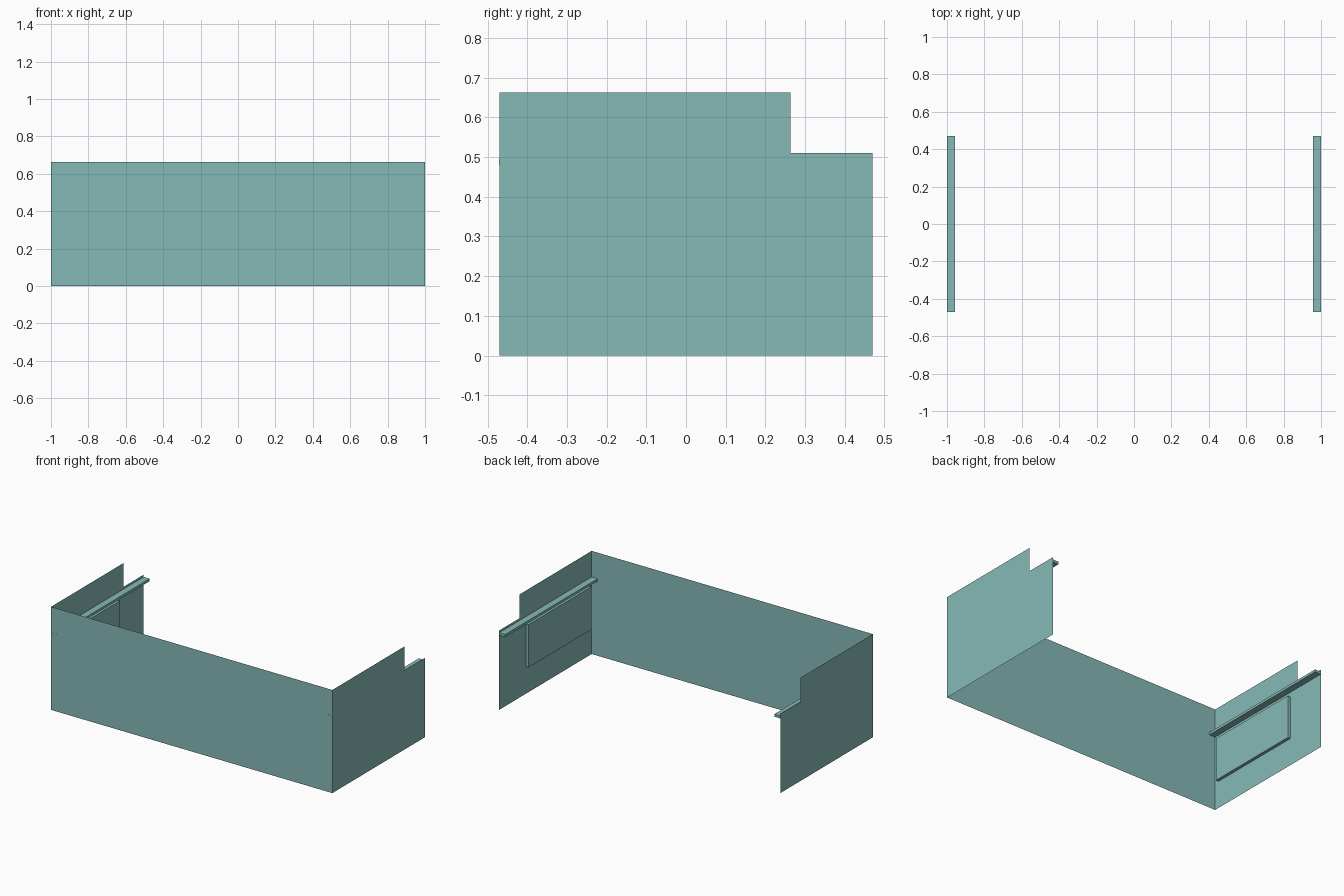
import bpy
import bmesh

if "Cube" in bpy.data.objects:
    bpy.data.objects.remove(bpy.data.objects["Cube"])

teal = bpy.data.materials.new("soft teal")
teal.diffuse_color = (0.24, 0.49, 0.47, 1.0)
teal.use_nodes = True
teal.node_tree.nodes["Principled BSDF"].inputs["Base Color"].default_value = teal.diffuse_color

HALF_W, HALF_D = 1.0, 0.47      # half width and half depth of the three-sided screen
TALL, LOW = 0.663, 0.51         # wall height, and height of the notched rear part
NOTCH_Y = 0.263


def finish(name, bm):
    mesh = bpy.data.meshes.new(name)
    bm.to_mesh(mesh)
    bm.free()
    mesh.materials.append(teal)
    obj = bpy.data.objects.new(name, mesh)
    bpy.context.collection.objects.link(obj)
    return obj


def sheet(name, points):
    bm = bmesh.new()
    bm.faces.new([bm.verts.new(p) for p in points])
    return finish(name, bm)


def box(name, x, y, z):
    bm = bmesh.new()
    bmesh.ops.create_cube(bm, size=1)
    for v in bm.verts:
        for i, (lo, hi) in enumerate((x, y, z)):
            v.co[i] = lo if v.co[i] < 0 else hi
    return finish(name, bm)


# Front panel, a single thin sheet
sheet("front_panel", [(-HALF_W, -HALF_D, 0), (HALF_W, -HALF_D, 0),
                      (HALF_W, -HALF_D, TALL), (-HALF_W, -HALF_D, TALL)])

# Notched side outline (y, z)
outline = [(-HALF_D, 0), (HALF_D, 0), (HALF_D, LOW), (NOTCH_Y, LOW),
           (NOTCH_Y, TALL), (-HALF_D, TALL)]

for side, s in (("right", 1), ("left", -1)):
    # Side panel, facing outward
    ring = outline if s > 0 else outline[::-1]
    sheet(side + "_side_panel", [(s * HALF_W, y, z) for y, z in ring])
    # Shelf rail along the inside of the panel
    box(side + "_rail", sorted((s * 0.957, s * 0.9995)), (-0.471, 0.47), (0.48, 0.496))
    # Raised rectangular pad under the rail
    box(side + "_inner_pad", sorted((s * 0.98, s * 0.9995)), (-0.44, 0.20), (0.175, 0.45))
